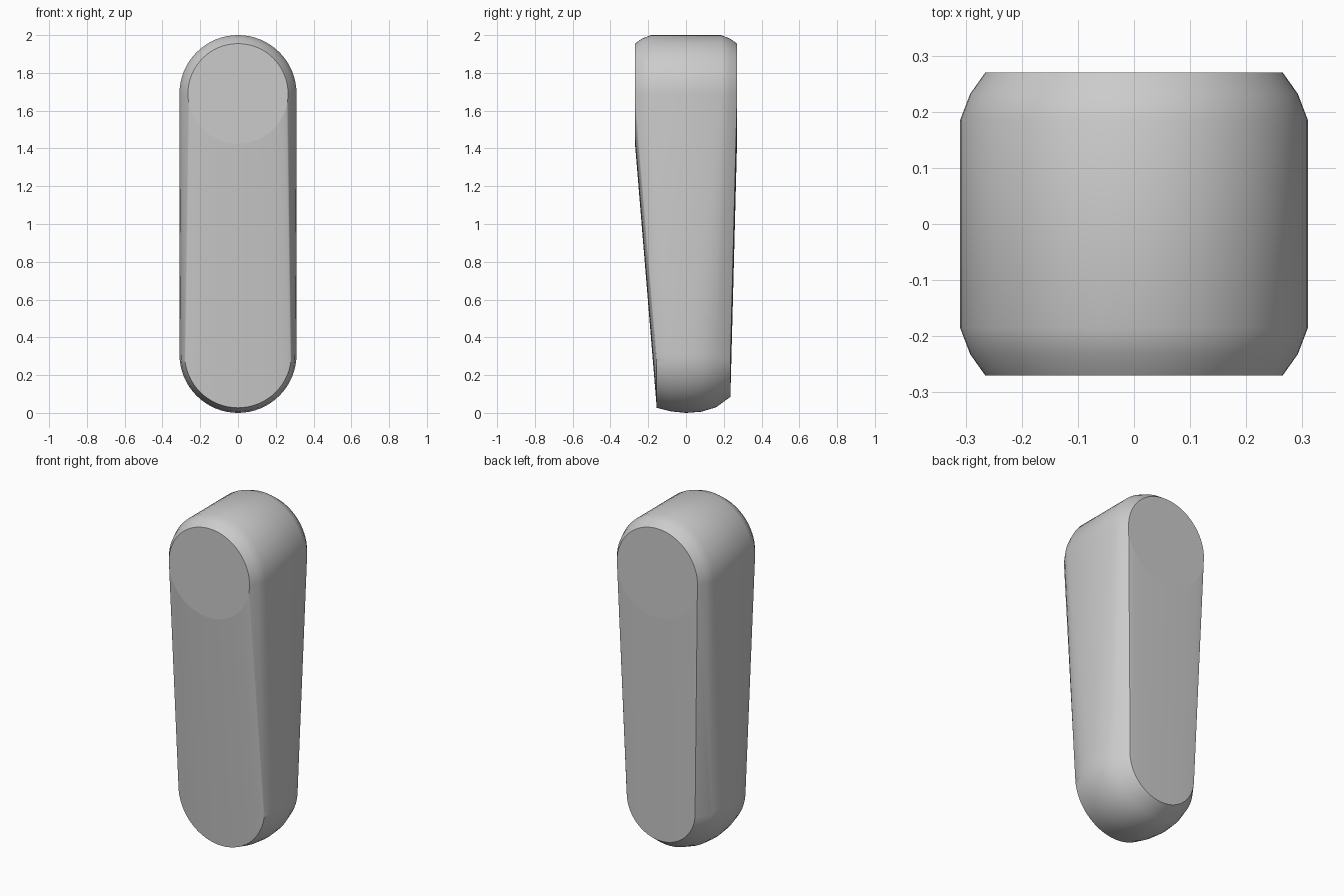
import bpy, bmesh, math

cube = bpy.data.objects.get("Cube")
if cube:
    bpy.data.objects.remove(cube, do_unlink=True)

SIDES = 64
TOP_Z, BOTTOM_Z = 1.69, 0.31

# (depth, radius) of the rings of the upper and lower rounded ends
top_rings = [(-0.27, 0.265), (-0.232, 0.292), (-0.185, 0.31),
             (0.185, 0.31), (0.232, 0.292), (0.27, 0.265)]
bottom_rings = [(-0.155, 0.283), (-0.08, 0.302), (0.0, 0.31),
                (0.08, 0.304), (0.16, 0.28), (0.235, 0.225)]

grey = bpy.data.materials.new("plain grey")
grey.use_nodes = True
colour = (0.6, 0.6, 0.6, 1)
grey.diffuse_color = colour
grey.node_tree.nodes["Principled BSDF"].inputs["Base Color"].default_value = colour


def add_rings(bm, rings, z):
    for y, r in rings:
        for i in range(SIDES):
            a = math.tau * i / SIDES
            bm.verts.new((r * math.cos(a), y, z + r * math.sin(a)))


# Tapered body stretched around the two chamfered ends
bm = bmesh.new()
add_rings(bm, top_rings, TOP_Z)
add_rings(bm, bottom_rings, BOTTOM_Z)
hull = bmesh.ops.convex_hull(bm, input=bm.verts[:])
spare = {v for v in hull["geom_interior"] + hull["geom_unused"]
         if isinstance(v, bmesh.types.BMVert)}
bmesh.ops.delete(bm, geom=list(spare), context="VERTS")
bmesh.ops.dissolve_limit(bm, angle_limit=math.radians(0.1),
                         verts=bm.verts[:], edges=bm.edges[:])
bmesh.ops.recalc_face_normals(bm, faces=bm.faces[:])

# Crisp border around the flat discs
for e in bm.edges:
    e.smooth = not any(len(f.verts) > SIDES // 2 for f in e.link_faces)

mesh = bpy.data.meshes.new("tapered_body")
bm.to_mesh(mesh)
bm.free()
mesh.materials.append(grey)
body = bpy.data.objects.new("tapered_body", mesh)
bpy.context.collection.objects.link(body)
bpy.ops.object.select_all(action="DESELECT")
body.select_set(True)
bpy.context.view_layer.objects.active = body
bpy.ops.object.shade_smooth_by_angle(angle=math.radians(30))
